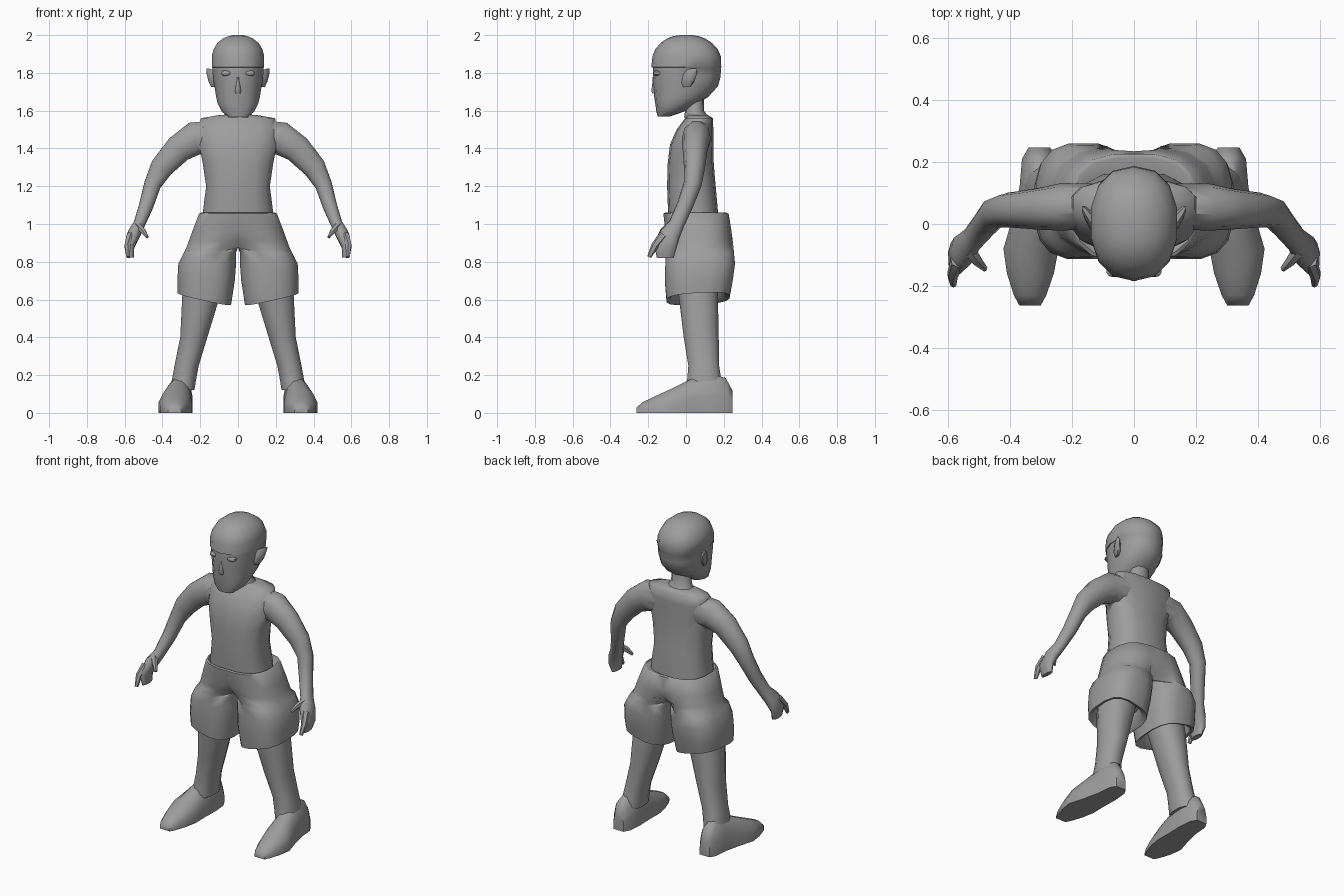
import bpy, bmesh, math
from mathutils import Vector

grey = bpy.data.materials.new("plain grey")
grey.diffuse_color = (0.34, 0.34, 0.34, 1)


def ring(c, u, v, n=12, e=2.3):
    """Rounded cross-section around c spanned by the half-axes u and v."""
    pts = []
    for i in range(n):
        t = 2 * math.pi * (i + 0.5) / n
        a, b = math.cos(t), math.sin(t)
        a = math.copysign(abs(a) ** (2 / e), a)
        b = math.copysign(abs(b) ** (2 / e), b)
        pts.append(Vector(c) + Vector(u) * a + Vector(v) * b)
    return pts


def loft(name, rings, mirror=False, angle=50, weld=False):
    """Skin a list of rings, cap the ends, optionally mirror across x."""
    bm = bmesh.new()
    loops = [[bm.verts.new(p) for p in r] for r in rings]
    n = len(loops[0])
    for a, b in zip(loops, loops[1:]):
        for i in range(n):
            j = (i + 1) % n
            bm.faces.new((a[i], a[j], b[j], b[i]))
    bm.faces.new(loops[0])
    bm.faces.new(loops[-1])
    bmesh.ops.recalc_face_normals(bm, faces=bm.faces)
    if weld:  # drop the faces on the mirror plane
        inner = [f for f in bm.faces if all(abs(v.co.x) < 1e-4 for v in f.verts)]
        bmesh.ops.delete(bm, geom=inner, context='FACES')
    me = bpy.data.meshes.new(name)
    bm.to_mesh(me)
    bm.free()
    me.materials.append(grey)
    ob = bpy.data.objects.new(name, me)
    bpy.context.collection.objects.link(ob)
    bpy.ops.object.select_all(action='DESELECT')
    ob.select_set(True)
    bpy.context.view_layer.objects.active = ob
    bpy.ops.object.shade_smooth_by_angle(angle=math.radians(angle))
    if mirror:
        ob.modifiers.new("mirror", 'MIRROR').use_mirror_merge = weld
    return ob


def stack(rows, e=2.3, n=12):
    """Horizontal rings from rows of (z, centre x, half width, front y, back y)."""
    return [ring((cx, (f + b) / 2, z), (w, 0, 0), (0, (b - f) / 2, 0), n, e)
            for z, cx, w, f, b in rows]


def tube(rows, n=10, e=2.2):
    """Rings along a path of (x, y, z, in-plane radius, depth radius)."""
    pts = [Vector(r[:3]) for r in rows]
    out = []
    for i, r in enumerate(rows):
        t = (pts[min(i + 1, len(pts) - 1)] - pts[max(i - 1, 0)]).normalized()
        v = Vector((0, 1, 0))
        v = (v - t * v.dot(t)).normalized()
        out.append(ring(pts[i], t.cross(v) * r[3], v * r[4], n, e))
    return out


# Torso and neck
torso = loft("torso", stack([
    (1.00, 0, .19, -.09, .17), (1.06, 0, .19, -.095, .17), (1.20, 0, .172, -.1, .157),
    (1.32, 0, .19, -.097, .147), (1.42, 0, .21, -.085, .145), (1.50, 0, .215, -.05, .145),
    (1.56, 0, .20, -.005, .142), (1.577, 0, .10, .01, .115)], 2.6, 14), angle=70)
loft("neck", stack([(1.565, 0, .085, -.01, .12), (1.60, 0, .065, -.005, .095),
                    (1.68, 0, .06, 0, .095)], 2.1, 10))

# Head: jaw pushed forward, small brow ledge at the hairline
loft("head", stack([
    (1.568, 0, .052, -.15, -.09), (1.595, 0, .088, -.157, -.01), (1.64, 0, .11, -.163, .06),
    (1.67, 0, .118, -.168, .115), (1.73, 0, .128, -.174, .17), (1.78, 0, .136, -.176, .183),
    (1.828, 0, .139, -.175, .186), (1.830, 0, .142, -.184, .187), (1.89, 0, .142, -.177, .184),
    (1.925, 0, .132, -.163, .168), (1.958, 0, .112, -.135, .138), (1.983, 0, .08, -.10, .10),
    (1.995, 0, .05, -.065, .065), (2.0, 0, .025, -.03, .035)], 2.3, 14))

# Face details: ears, eyes, nose
loft("ear", [ring((x, y, z), (0, w, 0), (0, .006, h), 8) for x, y, z, w, h in
             ((.118, .0, 1.768, .03, .045), (.142, .015, 1.772, .03, .05),
              (.157, .035, 1.79, .022, .036), (.167, .048, 1.81, .008, .014))], True)
loft("eye", [ring((.062, y, 1.798), (r, 0, 0), (0, 0, r * .55), 8) for y, r in
             ((-.13, .028), (-.158, .028), (-.168, .02), (-.171, .008))], True)
loft("nose", stack([(1.69, 0, .013, -.178, -.15), (1.705, 0, .017, -.185, -.15),
                    (1.74, 0, .011, -.18, -.15), (1.79, 0, .007, -.176, -.15)], 2.2, 8))

# Arm, tapering from the shoulder to a cupped hand, fused with the torso
arm = loft("arm", tube([
    (.12, .06, 1.462, .092, .07), (.23, .055, 1.452, .092, .077),
    (.315, .048, 1.397, .078, .066), (.405, .045, 1.298, .064, .056),
    (.452, .035, 1.21, .047, .048), (.485, -.005, 1.10, .040, .043),
    (.522, -.05, 1.00, .032, .042), (.552, -.085, .945, .036, .055),
    (.574, -.11, .88, .026, .06), (.566, -.11, .822, .016, .045)]), True, 70)
arm.hide_render = True
arm.hide_viewport = False
arm.display_type = 'WIRE'
fuse = torso.modifiers.new("fuse", 'BOOLEAN')
fuse.operation, fuse.solver, fuse.object = 'UNION', 'EXACT', arm
loft("index_finger", tube([
    (.57, -.12, .94, .022, .025), (.585, -.165, .885, .018, .02),
    (.582, -.195, .825, .010, .011)], 6), True)
loft("thumb", tube([
    (.53, -.085, .99, .02, .024), (.505, -.12, .965, .016, .018),
    (.48, -.145, .93, .008, .010)], 6), True)


def hip_ring(z, w, f, b, crease):
    """Half of a hip section, flattened onto the mirror plane."""
    pts = ring((0, (f + b) / 2, z), (w, 0, 0), (0, (b - f) / 2, 0), 16, 2.8)
    for p in pts:
        if p.x < 0:
            p.x = 0
            p.y = (f + b) / 2 + (p.y - (f + b) / 2) * crease
    return pts


# Shorts: waistband turned inwards, hips parting into two flared legs
hips = [hip_ring(*r) for r in (
    (1.03, .185, -.085, .16, 1), (1.06, .198, -.112, .215, 1), (1.055, .209, -.122, .228, 1),
    (.97, .242, -.113, .242, .97), (.91, .264, -.108, .25, .8), (.875, .277, -.107, .254, .5))]
short_legs = stack([
    (.85, .148, .140, -.108, .256), (.79, .163, .155, -.112, .262),
    (.70, .169, .154, -.115, .25), (.605, .178, .143, -.105, .232),
    (.612, .18, .125, -.085, .212), (.68, .18, .108, -.06, .19)], 2.8, 16)
for r in short_legs[-3:]:
    for p in r:  # hem dips towards the inside and the front
        p.z += .22 * (p.x - .18) + .06 * (p.y - .07)
loft("shorts", hips + short_legs, True, 60, True)

# Bare leg and foot
loft("leg", stack([
    (.69, .18, .105, -.05, .17), (.62, .195, .103, -.042, .172), (.40, .234, .074, -.015, .176),
    (.25, .272, .066, .01, .178), (.17, .287, .066, .003, .19), (.12, .293, .064, 0, .195)],
    2.3), True)
feet = [ring((x, y, h * .2), (w, 0, 0), (0, 0, h * .8), 12, 2.1) for y, x, w, h in
        ((.247, .305, .036, .12), (.21, .305, .058, .19), (.12, .305, .066, .215),
         (.02, .318, .076, .18), (-.08, .332, .092, .13), (-.16, .334, .078, .092),
         (-.23, .335, .054, .058), (-.262, .335, .036, .028))]
for r in feet:
    for p in r:  # flat sole
        p.z = max(p.z, 0)
loft("foot", feet, True)
